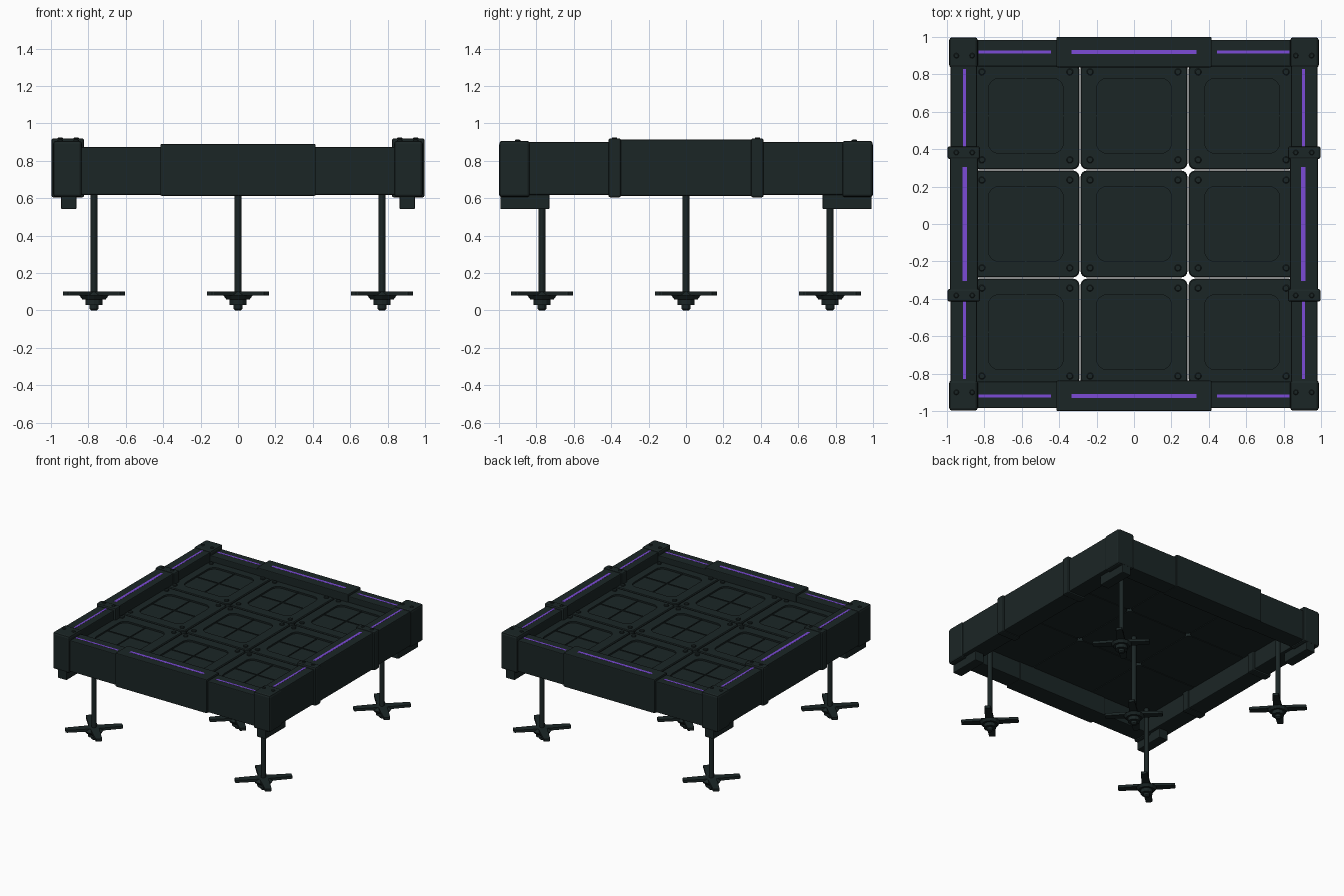
import bpy
import bmesh
from math import cos, sin, pi
from mathutils import Vector, Matrix

cube = bpy.data.objects.get("Cube")
if cube:
    bpy.data.objects.remove(cube, do_unlink=True)


def material(name, color):
    mat = bpy.data.materials.new(name)
    mat.use_nodes = True
    mat.diffuse_color = color
    mat.node_tree.nodes["Principled BSDF"].inputs["Base Color"].default_value = color
    return mat


DARK = material("dark slate", (0.011, 0.019, 0.019, 1))
PURPLE = material("purple light", (0.2, 0.07, 0.68, 1))


def finish(name, bm, mat, bevel=0):
    bmesh.ops.recalc_face_normals(bm, faces=bm.faces)
    mesh = bpy.data.meshes.new(name)
    bm.to_mesh(mesh)
    bm.free()
    mesh.materials.append(mat)
    obj = bpy.data.objects.new(name, mesh)
    bpy.context.scene.collection.objects.link(obj)
    if bevel:
        mod = obj.modifiers.new("Bevel", "BEVEL")
        mod.width = bevel
        mod.segments = 2
    return obj


def box(name, x, y, z, mat=DARK, bevel=0.006):
    """Box given by its (low, high) limits on each axis."""
    bm = bmesh.new()
    size = [b - a for a, b in (x, y, z)]
    mid = Vector([(a + b) / 2 for a, b in (x, y, z)])
    bmesh.ops.create_cube(bm, size=1, matrix=Matrix.Translation(mid) @ Matrix.Diagonal((*size, 1)))
    return finish(name, bm, mat, bevel)


def strip(name, x, y, rail_top):
    """Light plate lying almost flush with the top of a rail."""
    return box(name, x, y, (rail_top - 0.004, rail_top + 0.001), PURPLE, 0)


def loft_into(bm, loops):
    """Skin a stack of equal-length loops and cap both ends."""
    rings = [[bm.verts.new(p) for p in loop] for loop in loops]
    n = len(rings[0])
    for a, b in zip(rings, rings[1:]):
        for i in range(n):
            j = (i + 1) % n
            bm.faces.new((a[i], a[j], b[j], b[i]))
    bm.faces.new(rings[0])
    bm.faces.new(rings[-1])


def circle(r, z, x=0, y=0, n=12):
    return [(x + r * cos(2 * pi * i / n), y + r * sin(2 * pi * i / n), z) for i in range(n)]


def round_square(half, radius, z, steps=4):
    pts = []
    for q in range(4):
        sx, sy = (1, -1, -1, 1)[q], (1, 1, -1, -1)[q]
        for i in range(steps + 1):
            a = q * pi / 2 + i * pi / 2 / steps
            pts.append((sx * (half - radius) + radius * cos(a), sy * (half - radius) + radius * sin(a), z))
    return pts


def copy_at(obj, name, x, y, z=0):
    dup = obj.copy()
    dup.name = name
    dup.location = (x, y, z)
    bpy.context.scene.collection.objects.link(dup)


def span(center, half):
    return (center - half, center + half)


def flip(limits, s):
    return tuple(sorted(v * s for v in limits))


# Deck panels: rounded plate with a shallow pocket, cross ribs and corner bolts
TOP, UNDERSIDE = 0.825, 0.765
bm = bmesh.new()
loft_into(bm, [round_square(0.286, 0.035, UNDERSIDE), round_square(0.286, 0.035, TOP - 0.006),
               round_square(0.28, 0.03, TOP), round_square(0.2, 0.055, TOP),
               round_square(0.2, 0.055, TOP - 0.013)])
for sx in (-1, 1):
    for sy in (-1, 1):
        bx, by = 0.235 * sx, 0.235 * sy
        loft_into(bm, [circle(0.018, TOP - 0.005, bx, by), circle(0.018, TOP + 0.006, bx, by),
                       circle(0.014, TOP + 0.009, bx, by)])
panel = finish("deck_panel", bm, DARK)
bm = bmesh.new()
for size in ((0.40, 0.008, 0.008), (0.008, 0.40, 0.008)):
    bmesh.ops.create_cube(bm, size=1, matrix=Matrix.Translation((0, 0, TOP - 0.012)) @ Matrix.Diagonal((*size, 1)))
ribs = finish("panel_ribs", bm, DARK)
pitch = 0.578
for i in (-1, 0, 1):
    for j in (-1, 0, 1):
        if i or j:
            copy_at(panel, "deck_panel", i * pitch, j * pitch)
            copy_at(ribs, "panel_ribs", i * pitch, j * pitch)

# Shared bolt for the frame
bm = bmesh.new()
loft_into(bm, [circle(0.014, -0.005), circle(0.014, 0.004), circle(0.01, 0.007)])
bolt = finish("frame_bolt", bm, DARK)
bolt_spots = []

# Front and back rails with light strips
for s, side in ((-1, "front"), (1, "back")):
    box(side + "_rail_middle", (-0.415, 0.415), flip((0.838, 1.0), s), (0.613, 0.89))
    strip(side + "_light_middle", (-0.335, 0.335), span(0.92 * s, 0.011), 0.89)
    for t in (-1, 1):
        box(side + "_rail_end", flip((0.40, 0.85), t), flip((0.842, 0.985), s), (0.618, 0.873))
        strip(side + "_light_end", flip((0.445, 0.832), t), span(0.92 * s, 0.008), 0.873)

# Left and right rails with clamps and light strips
for s, side in ((-1, "right"), (1, "left")):
    box(side + "_rail_middle", flip((0.835, 0.983), s), (-0.36, 0.36), (0.613, 0.914))
    strip(side + "_light_middle", span(0.905 * s, 0.011), (-0.305, 0.305), 0.914)
    for t in (-1, 1):
        box(side + "_rail_end", flip((0.84, 0.98), s), flip((0.40, 0.85), t), (0.618, 0.90))
        strip(side + "_light_end", span(0.905 * s, 0.008), flip((0.415, 0.83), t), 0.90)
        box(side + "_rail_clamp", flip((0.823, 0.997), s), flip((0.348, 0.415), t), (0.604, 0.92), bevel=0.01)
        bolt_spots += [(x * s, 0.382 * t, 0.918) for x in (0.865, 0.95)]

        # Corner blocks and the blocks hanging below them
        box("corner_block", flip((0.835, 0.988), s), flip((0.835, 0.998), t), (0.606, 0.907), bevel=0.015)
        box("corner_foot", span(0.905 * s, 0.041), flip((0.73, 0.993), t), (0.541, 0.625))
        bolt_spots += [(x * s, 0.90 * t, 0.906) for x in (0.865, 0.95)]

for spot in bolt_spots:
    copy_at(bolt, "frame_bolt", *spot)
bpy.data.objects.remove(bolt, do_unlink=True)

# Rotors: shaft, stepped hub and four diagonal blades, at the corners and centre
bm = bmesh.new()
loft_into(bm, [circle(0.018, 0.085), circle(0.018, UNDERSIDE + 0.005)])
shaft = finish("rotor_shaft", bm, DARK)

bm = bmesh.new()
loft_into(bm, [circle(r, z) for r, z in ((0.016, 0.0), (0.024, 0.008), (0.024, 0.028), (0.046, 0.028),
                                         (0.046, 0.058), (0.062, 0.058), (0.078, 0.08), (0.05, 0.1))])
hub = finish("rotor_hub", bm, DARK)

bm = bmesh.new()
outline = ((0, -0.034), (0.208, -0.025), (0.216, -0.019), (0.216, 0.019), (0.208, 0.025), (0, 0.034))
for k in range(4):
    a = pi / 4 + k * pi / 2
    loft_into(bm, [[(u * cos(a) - v * sin(a), u * sin(a) + v * cos(a), z) for u, v in outline]
                   for z in (0.079, 0.1)])
blades = finish("rotor_blades", bm, DARK)

for sx in (-1, 1):
    for sy in (-1, 1):
        for part in (shaft, hub, blades):
            copy_at(part, part.name, 0.77 * sx, 0.77 * sy)
